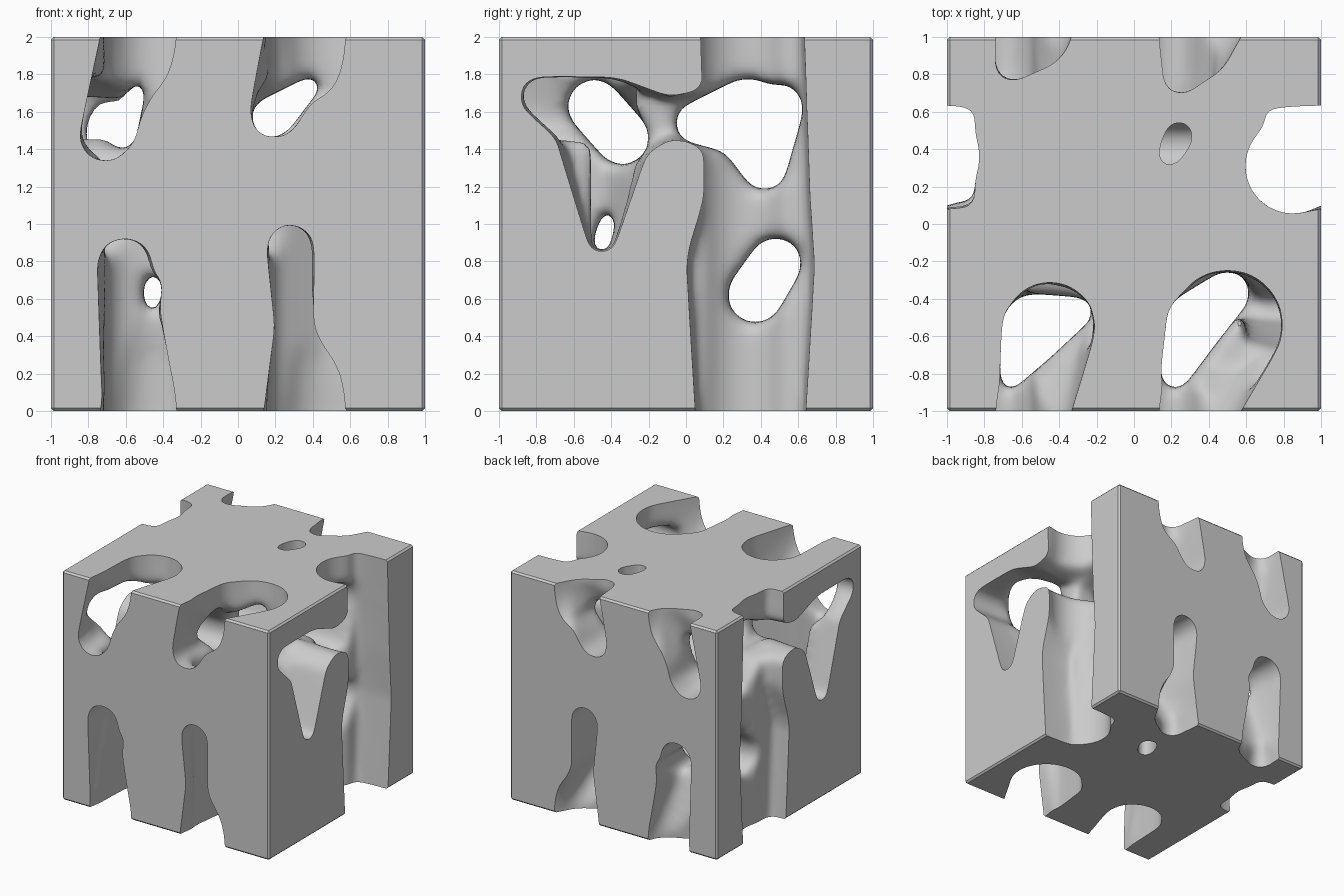
import bpy, bmesh
from math import sin, cos, pi

if "Cube" in bpy.data.objects:
    bpy.data.objects.remove(bpy.data.objects["Cube"])

bm = bmesh.new()


def hull_segment(axis, a, b, sections):
    """Rounded bar between circles (u, v, r, k); sections are (start, extra depth, scale), k scales the depth."""
    verts = []
    for start, extra, s in sections:
        for u, v, r, k in (a, b):
            w = start + extra * k
            for i in range(20):
                t = i * pi / 10
                p, q = u + (r + .008) * s * cos(t), v + (r + .008) * s * sin(t)
                verts.append(bm.verts.new({'x': (w, p, q), 'y': (p, w, q), 'z': (p, q, w)}[axis]))
    hull = bmesh.ops.convex_hull(bm, input=verts)
    spare = [g for g in hull['geom_interior'] if isinstance(g, bmesh.types.BMVert)]
    bmesh.ops.delete(bm, geom=spare, context='VERTS')


def ends(axis):
    return (0, 2) if axis == 'z' else (-1, 1)


def segments(chain, shift):
    pts = [(c[0] + shift[0], c[1] + shift[1], c[2], c[3] if len(c) > 3 else 1) for c in chain]
    return zip(pts, pts[1:])


def tunnel(axis, *chain, shifts=((0, 0),)):
    """Pore running right through the cube."""
    lo, hi = ends(axis)
    for shift in shifts:
        for a, b in segments(chain, shift):
            hull_segment(axis, a, b, [(lo - .3, 0, 1), (hi + .3, 0, 1)])


def mouth(axis, *chain, near=.4, far=.4, scale=.85, shifts=((0, 0),)):
    """Tapering pore mouths on both opposite faces (the pattern repeats every 2 units)."""
    lo, hi = ends(axis)
    for face, out, depth in ((lo, -1, near), (hi, 1, far)):
        sections = [(face + .3 * out, 0, 1), (face, 0, 1),
                    (face, -depth * out / 2, (3 + scale) / 4), (face, -depth * out, scale)]
        for shift in shifts:
            for a, b in segments(chain, shift):
                hull_segment(axis, a, b, sections)


wrap_v = ((0, 0), (0, -2))
wrap_u = ((0, 0), (-2, 0))
EDGE = .3   # mouths get shallow where they wrap around a cube edge

# Pore mouths on the front and back faces (x, z)
mouth('y', (-.71, 1.47, .13), (-.53, 2.03, .19, EDGE), (-.605, 2.78, .14), near=.35, far=.36, scale=.7, shifts=wrap_v)
mouth('y', (.2, 1.6, .13), (.345, 2, .2, EDGE), (.3, 2.45, .095), (.28, 2.87, .12), far=.42, scale=.75, shifts=wrap_v)

# Branching pore mouths on the left and right faces (y, z)
mouth('x', (.345, -.3, .27), (.345, .78, .335), (.39, 1.15, .265), (.345, 2.3, .27), near=.15, far=.3, scale=.93)
mouth('x', (.1, 1.57, .14), (-.1, 1.57, .1), (-.42, 1.54, .24), (-.78, 1.68, .1), scale=.8)
mouth('x', (-.44, 1.5, .25), (-.45, .92, .07), scale=.8)

# Pore mouths on the top and bottom faces (x, y)
mouth('z', (-.65, .86, .09, EDGE), (-.53, 1.03, .19, EDGE), (-.45, 1.45, .235),
      near=.55, far=.55, scale=.78, shifts=wrap_v)
mouth('z', (.25, .79, .09, EDGE), (.345, 1, .19, EDGE), (.5, 1.46, .29), near=.55, far=.55, scale=.78, shifts=wrap_v)
mouth('z', (.19, .37, .055), (.24, .47, .07), near=.6, far=.5, scale=1)

# Clear tunnels from side to side (y, z)
tunnel('x', (-.49, 1.63, .135), (-.34, 1.46, .135))
tunnel('x', (.05, 1.54, .1), (.33, 1.57, .2), (.42, 1.3, .11), (.5, 1.62, .12))
tunnel('x', (.37, .62, .14), (.48, .79, .13))
tunnel('x', (-.45, .9, .04), (-.42, 1.01, .035))

# Clear tunnels from front to back (x, z)
tunnel('y', (-.62, 1.48, .07), (-.54, 1.7, .035))
tunnel('y', (.18, 1.57, .1), (.38, 1.73, .045))
tunnel('y', (-.46, .58, .035), (-.455, .67, .045))

# Clear tunnels from top to bottom (x, y)
tunnel('z', (-.66, -.82, .05), (-.53, -.55, .17), (-.3, -.47, .07))
tunnel('z', (.22, -.8, .07), (.33, -.52, .15), (.5, -.37, .11))
tunnel('z', (.85, .31, .25), (.93, .36, .24), shifts=wrap_u)

# Merge and soften the pore network
bmesh.ops.recalc_face_normals(bm, faces=bm.faces)
mesh = bpy.data.meshes.new("pore_cutter")
bm.to_mesh(mesh)
bm.free()
cutter = bpy.data.objects.new("pore_cutter", mesh)
bpy.context.collection.objects.link(cutter)
cutter.hide_render = True
remesh = cutter.modifiers.new("merge", 'REMESH')
remesh.mode = 'VOXEL'
remesh.voxel_size = .03
soften = cutter.modifiers.new("soften", 'SMOOTH')
soften.factor = .5
soften.iterations = 14

# Porous cube with slightly bevelled edges
bpy.ops.mesh.primitive_cube_add(size=2, location=(0, 0, 1))
cube = bpy.context.object
cube.name = "porous_cube"
bevel = cube.modifiers.new("bevel", 'BEVEL')
bevel.width = .015
bevel.segments = 1
cut = cube.modifiers.new("pores", 'BOOLEAN')
cut.operation = 'DIFFERENCE'
cut.solver = 'EXACT'
cut.object = cutter
bpy.ops.object.convert(target='MESH')
bpy.data.objects.remove(cutter)

# Drop loose crumbs left by the cut, keeping the main body
bm = bmesh.new()
bm.from_mesh(cube.data)
todo, islands = set(bm.verts), []
while todo:
    stack, island = [todo.pop()], []
    while stack:
        v = stack.pop()
        island.append(v)
        for e in v.link_edges:
            w = e.other_vert(v)
            if w in todo:
                todo.remove(w)
                stack.append(w)
    islands.append(island)
islands.sort(key=len)
for island in islands[:-1]:
    bmesh.ops.delete(bm, geom=island, context='VERTS')
bm.to_mesh(cube.data)
bm.free()
bpy.ops.object.shade_smooth_by_angle(angle=.6)
